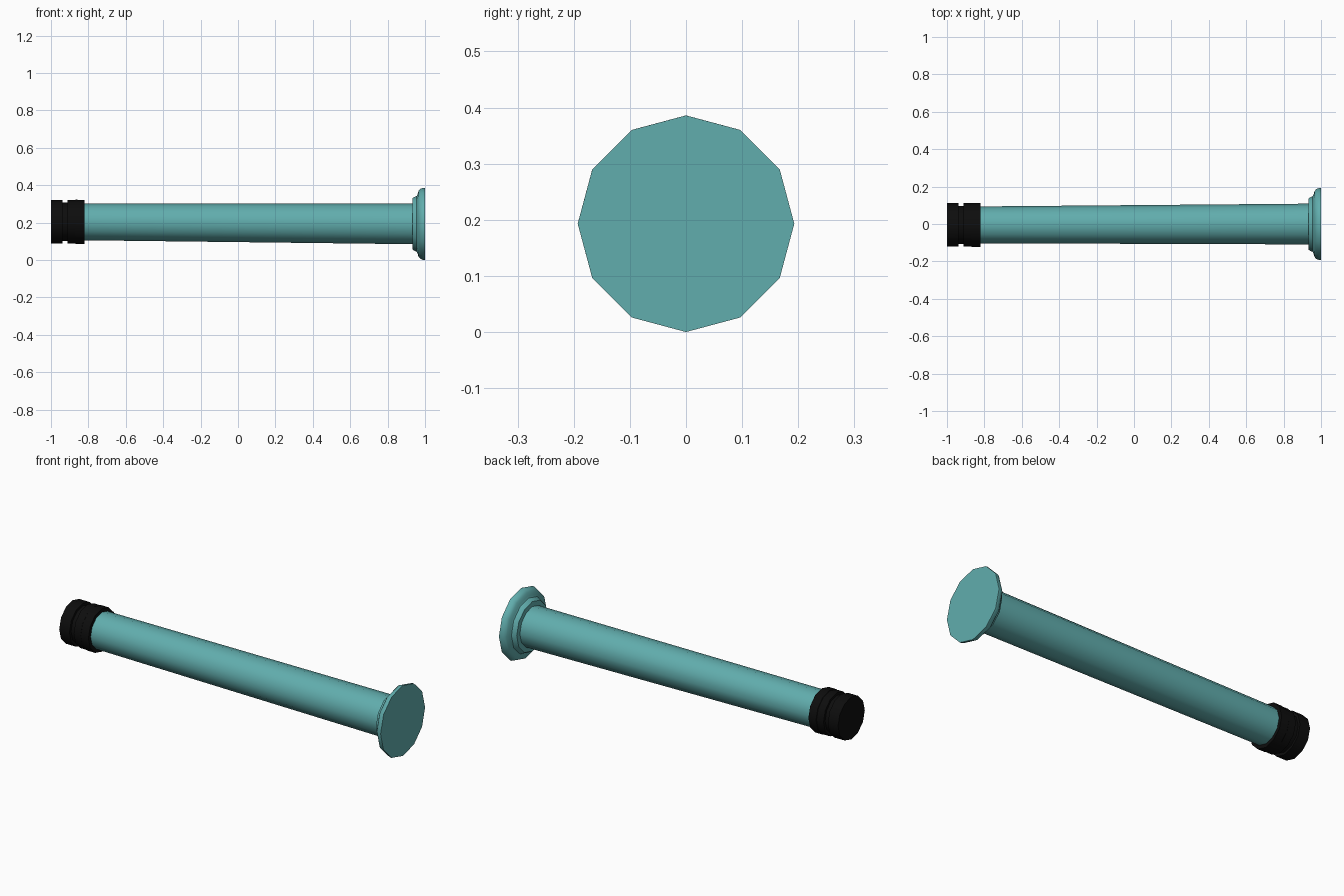
import bpy, bmesh, math
from mathutils import Vector

if "Cube" in bpy.data.objects:
    bpy.data.objects.remove(bpy.data.objects["Cube"])

SIDES = 12
LEFT = Vector((-1, -0.005, 0.205))    # axis ends: the rod tilts very slightly
RIGHT = Vector((1, 0, 0.193))


def material(name, colour):
    mat = bpy.data.materials.new(name)
    mat.diffuse_color = colour
    mat.use_nodes = True
    mat.node_tree.nodes["Principled BSDF"].inputs["Base Color"].default_value = mat.diffuse_color
    return mat


def turned(name, profile, mat):
    """Turn (x, radius) points around the tilted axis, with flat closed ends."""
    bm = bmesh.new()
    rings = []
    for x, r in profile:
        c = LEFT.lerp(RIGHT, (x + 1) / 2)
        angles = [2 * math.pi * i / SIDES for i in range(SIDES)]
        rings.append([bm.verts.new((x, c.y + r * math.cos(a), c.z + r * math.sin(a)))
                      for a in angles])
    for a, b in zip(rings, rings[1:]):
        for i in range(SIDES):
            j = (i + 1) % SIDES
            bm.faces.new((a[i], a[j], b[j], b[i]))
    bm.faces.new(rings[0])
    bm.faces.new(rings[-1])
    bmesh.ops.recalc_face_normals(bm, faces=bm.faces)
    mesh = bpy.data.meshes.new(name)
    bm.to_mesh(mesh)
    bm.free()
    mesh.materials.append(mat)
    obj = bpy.data.objects.new(name, mesh)
    bpy.context.collection.objects.link(obj)
    bpy.ops.object.select_all(action='DESELECT')
    obj.select_set(True)
    bpy.context.view_layer.objects.active = obj
    bpy.ops.object.shade_smooth_by_angle(angle=math.radians(35))
    return obj


teal = material("teal", (0.12, 0.42, 0.42, 1))
black = material("black", (0.004, 0.004, 0.004, 1))

# Long, slightly flared rod
turned("rod", [(-0.9, 0.098), (0.95, 0.109)], teal)

# Stepped mounting flange
turned("flange", [(0.932, 0.136), (0.94, 0.142), (0.955, 0.149), (0.96, 0.158),
                  (0.965, 0.176), (0.975, 0.187), (0.99, 0.193), (1.0, 0.193)], teal)

# Rubber tip with a groove
turned("rubber_tip", [(-1.0, 0.116), (-0.938, 0.116), (-0.938, 0.102), (-0.912, 0.102),
                      (-0.912, 0.116), (-0.87, 0.116), (-0.868, 0.118), (-0.822, 0.118)], black)
